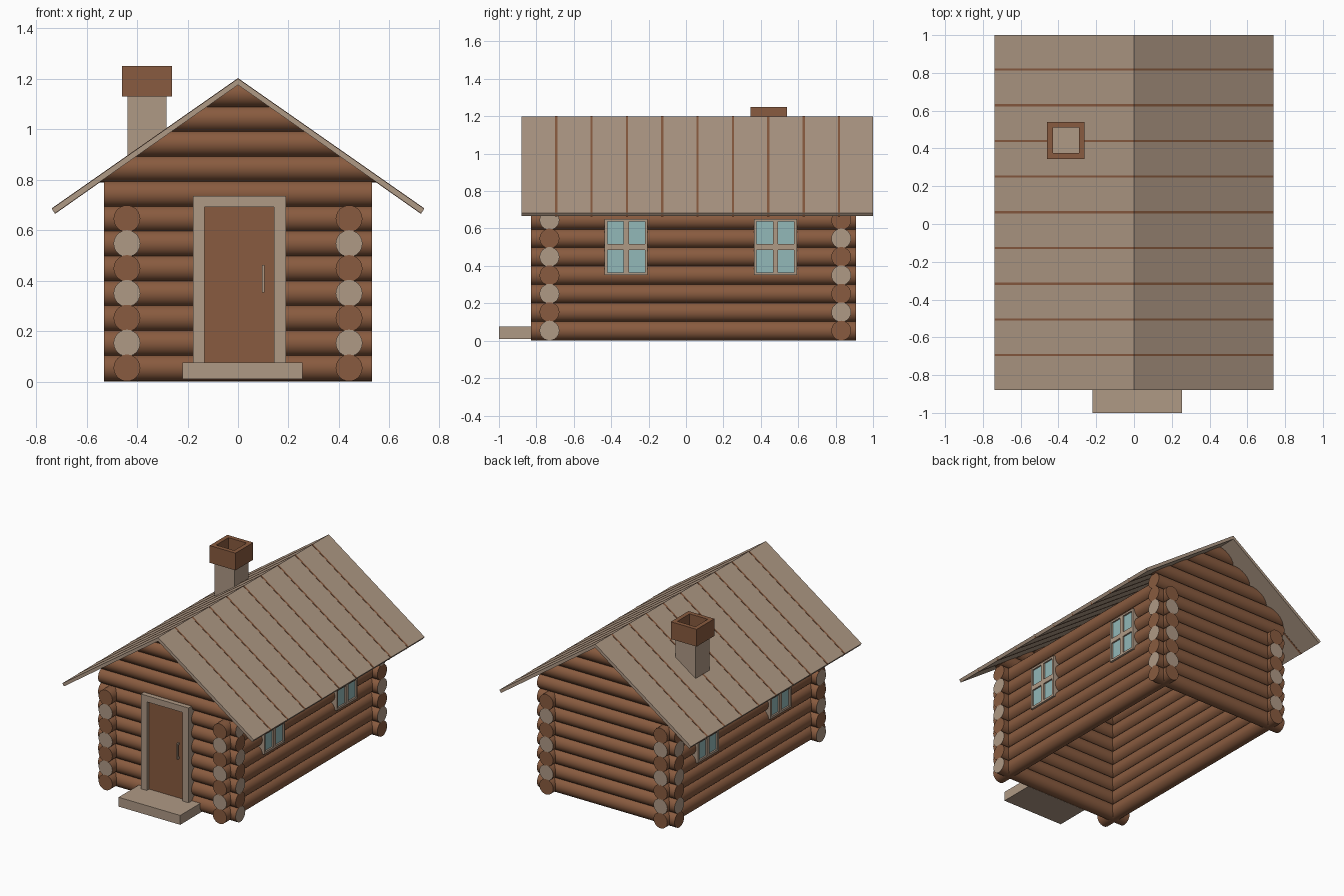
import bpy, bmesh
from math import pi
from mathutils import Vector, Matrix

if "Cube" in bpy.data.objects:
    bpy.data.objects.remove(bpy.data.objects["Cube"])


def mat(name, rgb):
    m = bpy.data.materials.new(name)
    m.diffuse_color = (*rgb, 1)
    m.use_nodes = True
    m.node_tree.nodes["Principled BSDF"].inputs["Base Color"].default_value = m.diffuse_color
    return m


BROWN = mat("brown_wood", (0.25, 0.105, 0.05))
TAN = mat("pale_wood", (0.43, 0.32, 0.235))
GLASS = mat("glass", (0.29, 0.48, 0.48))


def finish(name, bm, mats, smooth=False):
    bmesh.ops.recalc_face_normals(bm, faces=bm.faces)
    me = bpy.data.meshes.new(name)
    bm.to_mesh(me)
    bm.free()
    for m in mats:
        me.materials.append(m)
    ob = bpy.data.objects.new(name, me)
    bpy.context.collection.objects.link(ob)
    if smooth:
        bpy.ops.object.select_all(action='DESELECT')
        ob.select_set(True)
        bpy.context.view_layer.objects.active = ob
        bpy.ops.object.shade_smooth_by_angle(angle=0.6)
    return ob


def add_box(bm, x0, x1, y0, y1, z0, z1):
    m = Matrix.Translation(((x0 + x1) / 2, (y0 + y1) / 2, (z0 + z1) / 2))
    m = m @ Matrix.Diagonal((x1 - x0, y1 - y0, z1 - z0, 1))
    bmesh.ops.create_cube(bm, size=1, matrix=m)


def boxes(name, material, *dims):
    bm = bmesh.new()
    for d in dims:
        add_box(bm, *d)
    return finish(name, bm, [material])


R, STEP, Z0 = 0.053, 0.0985, 0.054
RIDGE, SLOPE = 1.175, 0.7      # underside of the roof


def log(bm, center, length, axis, pale=False):
    rot = Matrix.Rotation(pi / 2, 4, 'Y' if axis == 'X' else 'X')
    res = bmesh.ops.create_cone(bm, cap_ends=True, segments=24, radius1=R, radius2=R,
                                depth=length, matrix=Matrix.Translation(center) @ rot)
    for f in {f for v in res['verts'] for f in v.link_faces}:
        if len(f.verts) > 4:
            f.material_index = int(pale)


# Front and back walls, with gable logs trimmed to the roof slope
for name, y, phase in (("front_log_wall", -0.73, 0), ("back_log_wall", 0.83, 1)):
    bm = bmesh.new()
    for i in range(12):
        log(bm, (0, y, Z0 + i * STEP), 1.06 if i < 8 else 1.2, 'X', i < 7 and i % 2 == phase)
    for s in (-1, 1):
        cut = bmesh.ops.bisect_plane(bm, geom=bm.verts[:] + bm.edges[:] + bm.faces[:],
                                     plane_co=(0, 0, RIDGE), plane_no=Vector((s * SLOPE, 0, 1)),
                                     clear_outer=True)
        edges = [e for e in cut['geom_cut'] if isinstance(e, bmesh.types.BMEdge)]
        bmesh.ops.holes_fill(bm, edges=edges, sides=0)
    finish(name, bm, [BROWN, TAN], True)

# Side walls; the top log stays between the gables
for name, x in (("left_log_wall", -0.44), ("right_log_wall", 0.44)):
    bm = bmesh.new()
    for i in range(7):
        log(bm, (x, 0.04, Z0 + i * STEP), 1.74, 'Y', i % 2 == 1)
    log(bm, (x, 0.05, Z0 + 7 * STEP), 1.56, 'Y')
    finish(name, bm, [BROWN, TAN], True)


# Roof: chevron profile extruded along y, plus seam strips
def add_chevron(bm, y0, y1, grow=0.0):
    prof = [(0, 1.2 + grow), (0.738, 0.684 + grow), (0.725, 0.666 - grow), (0, RIDGE - grow)]
    pts = prof + [(-x, z) for x, z in (prof[2], prof[1])]
    a, b = ([bm.verts.new((x, y, z)) for x, z in pts] for y in (y0, y1))
    for quad in ((0, 1, 2, 3), (0, 3, 4, 5)):
        bm.faces.new([a[k] for k in quad])
        bm.faces.new([b[k] for k in quad])
    for k in range(6):
        if k == 0 or k in (1, 2, 3, 4, 5):
            n = (k + 1) % 6
            bm.faces.new((a[k], a[n], b[n], b[k]))


bm = bmesh.new()
add_chevron(bm, -0.88, 1.0)
finish("roof_boards", bm, [TAN])
bm = bmesh.new()
for i in range(9):
    y = -0.694 + i * 0.189
    add_chevron(bm, y - 0.006, y + 0.006, 0.002)
finish("roof_seams", bm, [BROWN])

# Chimney
boxes("chimney_shaft", TAN, (-0.438, -0.283, 0.367, 0.52, 0.85, 1.135))
boxes("chimney_cap", BROWN,
      (-0.46, -0.43, 0.345, 0.54, 1.13, 1.25), (-0.291, -0.261, 0.345, 0.54, 1.13, 1.25),
      (-0.43, -0.291, 0.345, 0.375, 1.13, 1.25), (-0.43, -0.291, 0.51, 0.54, 1.13, 1.25))

# Windows, two on each side
for side, s in (("left", -1), ("right", 1)):
    for place, y in (("front", -0.32), ("back", 0.478)):
        xs = sorted((s * 0.43, s * 0.507))
        bars = [(*xs, y + a, y + b, 0.35, 0.65) for a, b in
                ((-0.115, -0.1), (-0.014, 0.014), (0.1, 0.115))]
        bars += [(*xs, y + a, y + b, c, d) for c, d in ((0.35, 0.365), (0.485, 0.518), (0.637, 0.65))
                 for a, b in ((-0.1, -0.014), (0.014, 0.1))]
        boxes(f"{side}_{place}_window_frame", TAN, *bars)
        gx = sorted((s * 0.44, s * 0.496))
        boxes(f"{side}_{place}_window_glass", GLASS, (*gx, y - 0.105, y + 0.105, 0.36, 0.645))

# Door, frame, handle and step
boxes("door_frame", TAN, (-0.178, -0.132, -0.815, -0.74, 0.07, 0.735),
      (0.143, 0.19, -0.815, -0.74, 0.07, 0.735), (-0.132, 0.143, -0.815, -0.74, 0.692, 0.735))
boxes("door", BROWN, (-0.134, 0.145, -0.79, -0.74, 0.07, 0.694))
boxes("door_handle", TAN, (0.095, 0.104, -0.812, -0.804, 0.352, 0.462),
      (0.095, 0.104, -0.804, -0.785, 0.352, 0.364), (0.095, 0.104, -0.804, -0.785, 0.45, 0.462))
boxes("door_step", TAN, (-0.22, 0.255, -1.0, -0.76, 0.01, 0.075))
